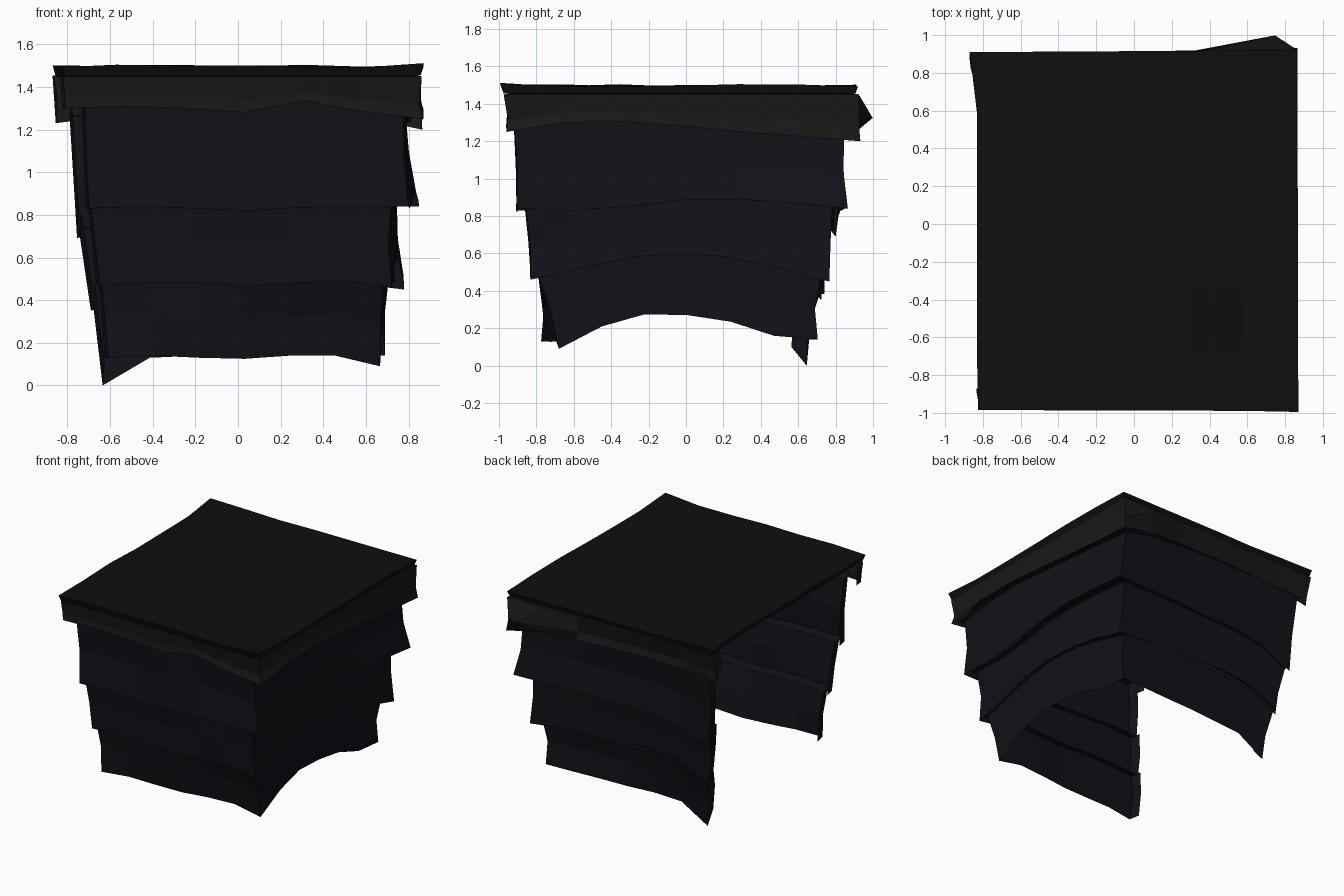
import bpy, random
from mathutils import Vector

if "Cube" in bpy.data.objects:
    bpy.data.objects.remove(bpy.data.objects["Cube"])

random.seed(4)
N = 6            # segments per side of the cloth


def material(name, rgb):
    m = bpy.data.materials.new(name)
    m.diffuse_color = (*rgb, 1)
    m.use_nodes = True
    m.node_tree.nodes["Principled BSDF"].inputs["Base Color"].default_value = m.diffuse_color
    return m


NAVY = material("dark_navy_cloth", (0.0055, 0.0055, 0.0088))
GREY = material("dark_grey_cloth", (0.0090, 0.0090, 0.0088))
BLACK = material("black_cloth", (0.0045, 0.0045, 0.0045))


def make_object(name, verts, faces, mat):
    me = bpy.data.meshes.new(name)
    me.from_pydata(verts, [], faces)
    me.materials.append(mat)
    ob = bpy.data.objects.new(name, me)
    bpy.context.collection.objects.link(ob)
    return ob


def plan(corners, shift=0.0, wrap=0.08):
    """Path front-left, front-right, back-right, back-left, wrapping round both ends."""
    signs = [(0, 1), (-1, 1), (-1, -1), (0, -1)]
    c = [Vector((x + sx * shift, y + sy * shift))
         for (x, y), (sx, sy) in zip(corners, signs)]
    pts = [c[s].lerp(c[s + 1], i / N) for s in range(3) for i in range(N)] + [c[3]]
    return ([c[0] + Vector((-.015, wrap))] + pts + [c[3] + Vector((.01, -wrap))])


def with_ends(hem):
    return [hem[0]] + hem + [hem[-1] + .10]


def skirt(name, top, bottom, z_top, hem, mat, ledge, mid=0.5, wobble=0.012, bump=None):
    """Cloth band with a folded ledge on top and an uneven hem; open on the left."""
    hem = with_ends(hem)
    count = len(hem)
    jit = [random.uniform(-wobble, wobble) for _ in range(count)]
    # the ledge row, then top, middle, hem and the inner edge of the ledge
    verts = [(p.x, p.y, z + .005) for p, z in zip(plan(top, ledge), z_top)]
    for f, k in ((0, .3), (mid, -1), (1, .5)):
        ring = [(a[0] + (b[0] - a[0]) * f, a[1] + (b[1] - a[1]) * f)
                for a, b in zip(top, bottom)]
        for i, p in enumerate(plan(ring, 0.012 if f == mid else 0)):
            out = [Vector((0, -1)), Vector((1, 0)), Vector((0, 1))][min(max(i - 1, 0) // N, 2)]
            q = p + out * jit[i] * k
            if bump and i == bump[0] and f == mid:
                q += Vector(bump[1:])
            verts.append((q.x, q.y, z_top[i] + (hem[i] - z_top[i]) * f))
    verts += [(p.x, p.y, z - .005) for p, z in zip(plan(top, .05, .03), z_top)]
    pairs = [(0, 1), (1, 2), (2, 3)] + ([(4, 1)] if ledge < 0 else [])
    faces = [(r * count + i, s * count + i, s * count + i + 1, r * count + i + 1)
             for r, s in pairs for i in range(count - 1)]
    if ledge > 0:
        verts = verts[:4 * count]
    make_object(name, verts, faces, mat)
    return [z + .03 for z in hem]      # where the next tier tucks in


# Hanging border around the top, with one corner fold sticking out at the back
tuck = skirt("valance",
             [(-.82, -.965), (.86, -.975), (.862, .925), (-.87, .90)],
             [(-.81, -.955), (.868, -.96), (.865, .935), (-.855, .86)], [1.45] * (3 * N + 3),
             [1.30, 1.31, 1.30, 1.28, 1.335, 1.285,
              1.25, 1.30, 1.305, 1.28, 1.25, 1.225,
              1.20, 1.26, 1.27, 1.28, 1.28, 1.27, 1.23], GREY,
             ledge=.03, mid=.66, wobble=.006, bump=(14, .18, .085))

# Three stepped tiers: hem heights run along the front, right and back
tuck = skirt("upper_tier",
             [(-.72, -.92), (.78, -.92), (.785, .845), (-.79, .84)],
             [(-.70, -.905), (.80, -.905), (.85, .865), (-.755, .80)], tuck,
             [.83, .84, .83, .82, .835, .84,
              .84, .83, .85, .885, .89, .87,
              .84, .84, .84, .83, .83, .80, .69], NAVY, ledge=-.03)
tuck = skirt("middle_tier",
             [(-.69, -.86), (.72, -.86), (.745, .785), (-.745, .76)],
             [(-.65, -.83), (.72, -.83), (.78, .77), (-.69, .72)], tuck,
             [.47, .48, .48, .47, .48, .49,
              .46, .52, .58, .60, .58, .52,
              .45, .48, .48, .48, .48, .45, .35], NAVY, ledge=-.03)
skirt("lower_tier",
      [(-.64, -.79), (.68, -.79), (.705, .72), (-.68, .71)],
      [(-.61, -.77), (.67, -.68), (.69, .70), (-.635, .64)], tuck,
      [.13, .14, .13, .125, .14, .14,
       .09, .21, .275, .27, .235, .16,
       .14, .14, .14, .14, .14, .13, 0], NAVY, ledge=-.03)

# Top sheet: a slightly rumpled thin slab
a, b, c, d = [Vector(p) for p in ((-.825, -.985), (.87, -.99), (.865, .92), (-.87, .91))]
W, S = N + 1, (N + 1) ** 2
verts, faces = [], []
for layer in range(2):
    for j in range(W):
        for i in range(W):
            p = a.lerp(b, i / N).lerp(d.lerp(c, i / N), j / N)
            if i == 0 and 0 < j < N:
                p.x = -.832
            z = 1.495 + random.uniform(-.006, .010) if layer == 0 else 1.455
            inset = 1 if layer == 0 else .985
            verts.append((p.x * inset, p.y * inset, z))
for j in range(N):
    for i in range(N):
        k = j * W + i
        faces.append((k, k + 1, k + W + 1, k + W))
        faces.append((S + k, S + k + W, S + k + W + 1, S + k + 1))
rim = ([i for i in range(N)] + [j * W + N for j in range(N)]
       + [N * W + i for i in range(N, 0, -1)] + [j * W for j in range(N, 0, -1)])
for p, q in zip(rim, rim[1:] + rim[:1]):
    faces.append((q, p, S + p, S + q))
verts[N] = (.87, -.995, 1.512)
make_object("top_sheet", verts, faces, BLACK)
